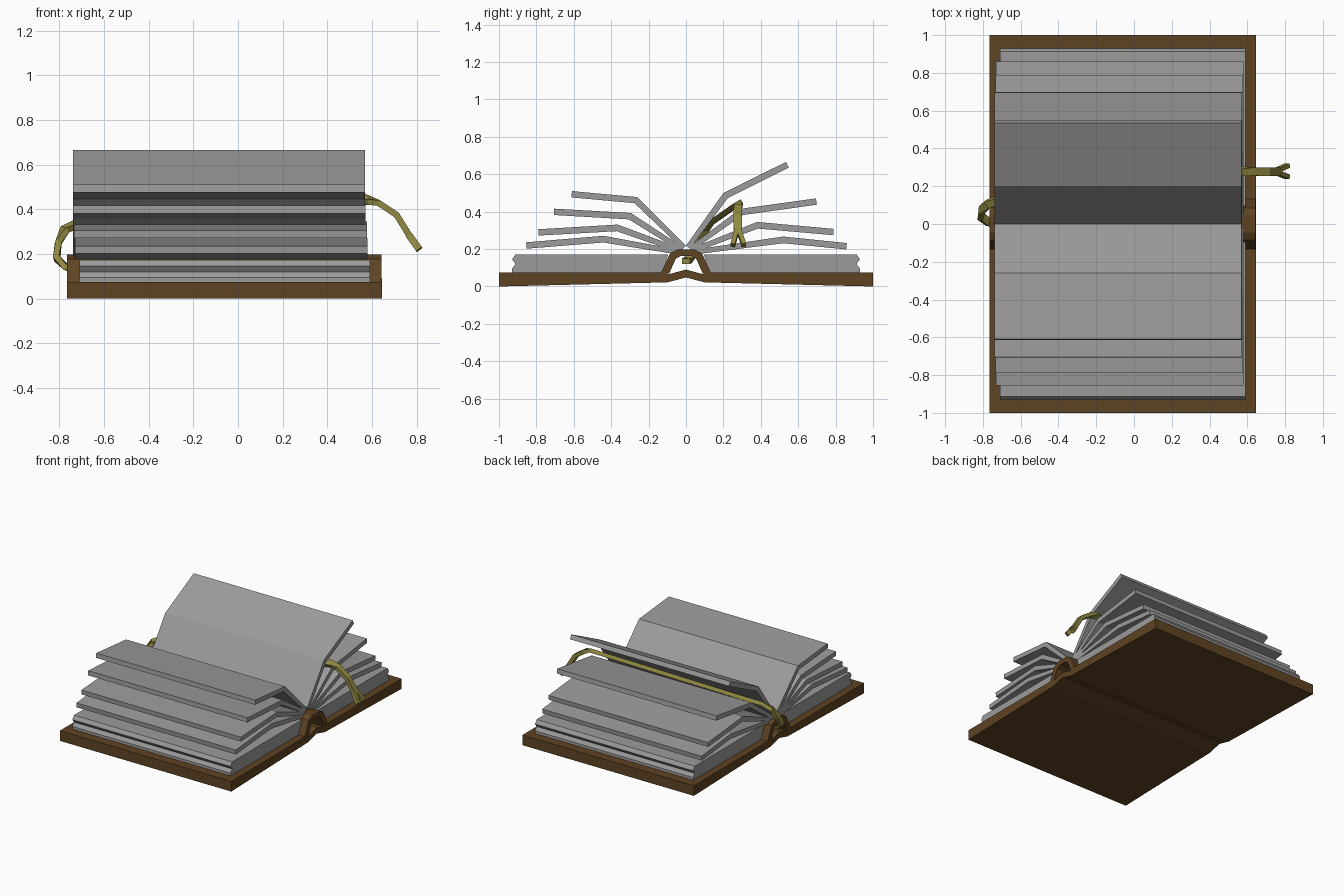
import bpy, bmesh
from mathutils import Vector

if "Cube" in bpy.data.objects:
    bpy.data.objects.remove(bpy.data.objects["Cube"])


def material(name, rgb):
    m = bpy.data.materials.new(name)
    m.diffuse_color = (*rgb, 1)
    m.use_nodes = True
    m.node_tree.nodes["Principled BSDF"].inputs["Base Color"].default_value = m.diffuse_color
    return m


LEATHER = material("brown leather", (0.112, 0.056, 0.016))
PAPER = material("grey paper", (0.33, 0.33, 0.33))
CLOTH = material("olive cloth", (0.28, 0.25, 0.055))


def finish(bm, name, mat):
    bmesh.ops.recalc_face_normals(bm, faces=bm.faces)
    me = bpy.data.meshes.new(name)
    bm.to_mesh(me)
    bm.free()
    me.materials.append(mat)
    ob = bpy.data.objects.new(name, me)
    bpy.context.collection.objects.link(ob)
    return ob


def extrude_x(name, profile, x0, x1, mat):
    """Extrude a (y, z) outline from x0 to x1."""
    bm = bmesh.new()
    face = bm.faces.new([bm.verts.new((x0, y, z)) for y, z in profile])
    new = bmesh.ops.extrude_face_region(bm, geom=[face])["geom"]
    verts = [v for v in new if isinstance(v, bmesh.types.BMVert)]
    bmesh.ops.translate(bm, verts=verts, vec=(x1 - x0, 0, 0))
    return finish(bm, name, mat)


def symmetric(half):
    """Complete an outline by reflecting its +y points."""
    return half + [(-y, z) for y, z in reversed(half) if y > 0]


# cover boards with the folded spine between them
top = [(0, 0.09), (0.09, 0.066), (0.13, 0.075), (1, 0.075)]
bottom = [(1, 0), (0.1, 0.022), (0, 0.048)]
half = top + bottom
extrude_x("cover", half + [(-y, z) for y, z in reversed(half) if y > 0],
          -0.765, 0.645, LEATHER)

# hollow arch that carries the pages
outer = [(0.135, 0.07), (0.085, 0.178), (0.045, 0.198)]
inner = [(0.09, 0.068), (0.055, 0.148), (0.03, 0.162)]
arch = (outer + [(-y, z) for y, z in reversed(outer)]
        + [(-y, z) for y, z in inner] + list(reversed(inner)))
extrude_x("spine_arch", arch, -0.765, 0.642, LEATHER)

# page stacks with grooved outer edges
stack = [(0.125, 0.072), (0.93, 0.072), (0.93, 0.095), (0.912, 0.12),
         (0.93, 0.145), (0.912, 0.172), (0.095, 0.172)]
for side, label in ((-1, "front"), (1, "back")):
    extrude_x(label + "_page_stack", [(y * side, z) for y, z in stack],
              -0.71, 0.59, PAPER)


def page(name, side, root, bend, end, x0, x1):
    """Bent page: thin at the root, full thickness from the bend outwards."""
    a, b, c = Vector(root), Vector(bend), Vector(end)
    d = (c - b).normalized()
    n = Vector((d.y, -d.x)) * 0.034
    e = (b - a).normalized()
    m = ((n.normalized() + Vector((e.y, -e.x))).normalized()) * 0.036
    r = Vector((e.y, -e.x)) * 0.026
    pts = [a, b, c, c + n, b + m, a + r]
    extrude_x(name, [(p.x * side, p.y) for p in pts], x0, x1, PAPER)


# fanned loose pages, from the top down
spans = [(-0.738, 0.568), (-0.738, 0.572), (-0.734, 0.577), (-0.73, 0.58)]
roots = [(0, 0.218), (0.015, 0.21), (0.03, 0.205), (0.05, 0.198)]
fans = {
    "front": (-1, [((0.26, 0.478), (0.61, 0.51)), ((0.295, 0.393), (0.705, 0.416)),
                   ((0.365, 0.331), (0.79, 0.306)), ((0.44, 0.271), (0.855, 0.236))]),
    "back": (1, [((0.20, 0.50), (0.535, 0.666)), ((0.29, 0.415), (0.695, 0.471)),
                 ((0.38, 0.345), (0.79, 0.308)), ((0.52, 0.267), (0.86, 0.232))]),
}
for label, (side, shapes) in fans.items():
    for i, (bend, end) in enumerate(shapes):
        page(f"{label}_page_{i + 1}", side, roots[i], bend, end, *spans[i])


def sweep(name, path, hw, ht, mat):
    """Flat strip along a path of (point, width direction)."""
    bm = bmesh.new()
    rings = []
    for i, (p, w) in enumerate(path):
        p, w = Vector(p), Vector(w)
        t = (Vector(path[min(i + 1, len(path) - 1)][0])
             - Vector(path[max(i - 1, 0)][0])).normalized()
        w = (w - t * w.dot(t)).normalized()
        n = t.cross(w)
        rings.append([bm.verts.new(p + w * (a * hw) + n * (b * ht))
                      for a, b in ((-1, -1), (1, -1), (1, 1), (-1, 1))])
    for r, s in zip(rings, rings[1:]):
        for k in range(4):
            bm.faces.new((r[k], r[k - 1], s[k - 1], s[k]))
    bm.faces.new(rings[0])
    bm.faces.new(rings[-1])
    return finish(bm, name, mat)


# bookmark ribbon: out of the spine, between two pages, forked tail
flat, tilt = (0, 1, 0), (0, 0.85, 0.5)
sweep("ribbon", [((-0.69, 0, 0.135), flat), ((-0.77, 0.01, 0.14), flat),
                 ((-0.812, 0.04, 0.18), flat), ((-0.805, 0.075, 0.25), flat),
                 ((-0.775, 0.105, 0.31), tilt), ((-0.72, 0.125, 0.335), tilt),
                 ((0.58, 0.28, 0.443), tilt), ((0.63, 0.278, 0.428), flat),
                 ((0.71, 0.276, 0.375), flat), ((0.775, 0.278, 0.27), flat)],
      0.022, 0.014, CLOTH)
for side, label in ((-1, "front"), (1, "back")):
    sweep(label + "_ribbon_tail", [((0.765, 0.278 + side * 0.01, 0.285), flat),
                                   ((0.812, 0.28 + side * 0.03, 0.22), flat)],
          0.012, 0.016, CLOTH)
